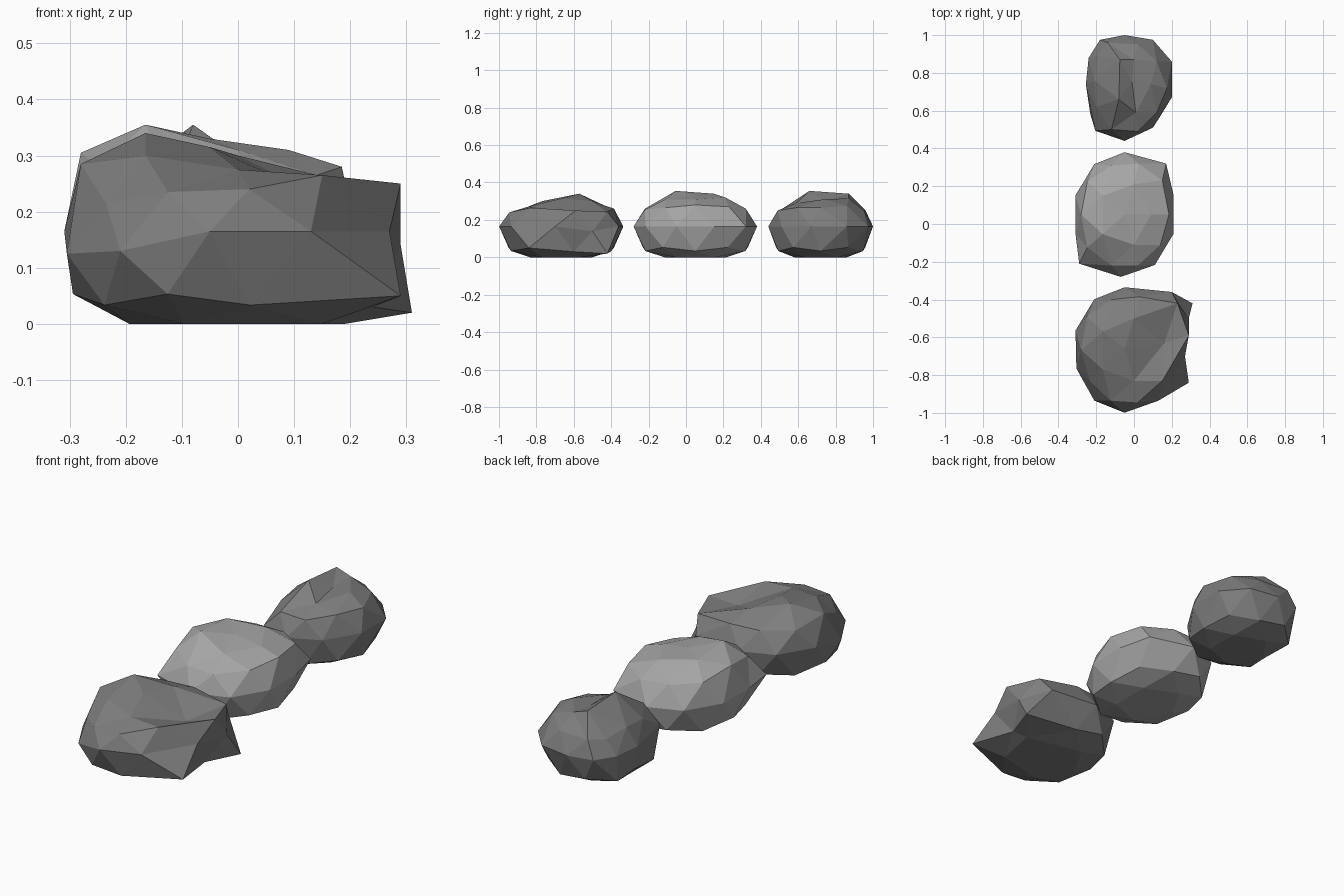
import bpy
import bmesh
from math import cos, sin, radians, sqrt
from mathutils import Vector

if "Cube" in bpy.data.objects:
    bpy.data.objects.remove(bpy.data.objects["Cube"], do_unlink=True)

# Unit heights of the vertex rings on the starting sphere
RING_HEIGHT = {"pole": 1, "crown": .85, "shoulder": .49,
               "equator": 0, "base": -.49, "foot": -.85}


def make_material(name, grey):
    """One flat grey stone colour."""
    colour = (grey, grey, grey, 1)
    material = bpy.data.materials.new(name)
    material.use_nodes = True
    material.diffuse_color = colour
    shader = material.node_tree.nodes["Principled BSDF"]
    shader.inputs["Base Color"].default_value = colour
    shader.inputs["Roughness"].default_value = .9
    return material


def ring_direction(ring, angle):
    """Unit direction towards a ring vertex, angle in degrees from +x."""
    height = RING_HEIGHT[ring]
    spread = sqrt(1 - height * height)
    turn = radians(angle)
    return Vector((spread * cos(turn), spread * sin(turn), height))


def make_rock(name, centre, radii, chips, material):
    """Squashed faceted sphere with a flat underside and hand-moved corners."""
    bm = bmesh.new()
    bmesh.ops.create_icosphere(bm, subdivisions=2, radius=1)
    bm.verts.ensure_lookup_table()
    directions = [vert.co.normalized() for vert in bm.verts]

    # Stretch into a boulder and flatten the underside
    for vert, direction in zip(bm.verts, directions):
        vert.co = Vector(c + r * d for c, r, d in zip(centre, radii, direction))
        vert.co.z = max(vert.co.z, 0)

    # Move the chipped and pulled corners
    for ring, corners in chips.items():
        for angle, position in corners.items():
            wanted = ring_direction(ring, angle)
            index = max(range(len(directions)),
                        key=lambda i: directions[i].dot(wanted))
            bm.verts[index].co = position

    bmesh.ops.recalc_face_normals(bm, faces=bm.faces)
    mesh = bpy.data.meshes.new(name)
    bm.to_mesh(mesh)
    bm.free()
    mesh.materials.append(material)
    rock = bpy.data.objects.new(name, mesh)
    bpy.context.collection.objects.link(rock)
    return rock


dark_stone = make_material("dark_stone", .21)
light_stone = make_material("light_stone", .38)

# Front rock: broad, with a jagged flared side
make_rock("front_rock", (-.05, -.667, .165), (.273, .332, .25), {
    "pole": {0: (-.05, -.66, .315)},
    "crown": {0: (.16, -.63, .22), 72: (0, -.5, .3), -72: (0, -.83, .275),
              144: (-.165, -.57, .34), -144: (-.165, -.77, .3)},
    "shoulder": {0: (.29, -.59, .25), 36: (.23, -.42, .243),
                 -36: (.15, -.83, .265), 72: (.03, -.385, .26),
                 -72: (.02, -.945, .24), 108: (-.12, -.4, .26),
                 -108: (-.125, -.935, .235), 144: (-.25, -.49, .26),
                 -144: (-.235, -.83, .215), 180: (-.28, -.667, .285)},
    "equator": {18: (.29, -.5, .14), -18: (.27, -.7, .165),
                54: (.2, -.36, .165), -54: (.13, -.935, .165),
                -126: (-.21, -.935, .13), -162: (-.305, -.765, .125)},
    "base": {0: (.24, -.6, .03), 36: (.31, -.42, .02), -36: (.29, -.84, .05)},
    "foot": {36: (.19, -.56, 0), -36: (.15, -.77, 0)},
}, dark_stone)

# Middle rock: paler and rounder
make_rock("middle_rock", (-.05, .05, .165), (.273, .33, .25), {
    "pole": {0: (-.05, .05, .33)},
    "crown": {0: (.09, .05, .31), 72: (0, .21, .32), -72: (0, -.11, .31),
              144: (-.165, .15, .34), -144: (-.165, -.055, .355)},
    "shoulder": {0: (.185, .05, .28), 36: (.15, .23, .27),
                 -36: (.14, -.11, .265), 72: (.025, .32, .26),
                 -72: (.02, -.22, .255), 108: (-.12, .31, .265),
                 -108: (-.12, -.22, .26), 180: (-.28, .05, .305)},
    "equator": {54: (.17, .32, .165), -126: (-.29, -.21, .165),
                -90: (-.07, -.28, .165)},
}, light_stone)

# Back rock: smaller, with one side sheared to a ridge
make_rock("back_rock", (-.05, .72, .165), (.263, .28, .25), {
    "pole": {0: (-.01, .75, .305)},
    "crown": {0: (.09, .74, .31), 72: (0, .87, .315), -72: (.01, .59, .29),
              144: (-.075, .87, .34), -144: (-.08, .66, .355)},
    "shoulder": {0: (.175, .72, .265), 36: (.12, .86, .275),
                 -36: (.12, .59, .265), 72: (.02, .95, .25),
                 -72: (.02, .49, .25), 108: (-.14, .96, .25),
                 -108: (-.12, .5, .25), 144: (-.19, .89, .24),
                 -144: (-.2, .62, .24), 180: (-.21, .76, .255)},
    "equator": {18: (.2, .86, .165), -18: (.2, .67, .165),
                54: (.1, .975, .165), -54: (.1, .51, .165),
                126: (-.18, .975, .165), 162: (-.24, .88, .165),
                -162: (-.255, .74, .165)},
    "base": {180: (-.245, .75, .055)},
}, dark_stone)
